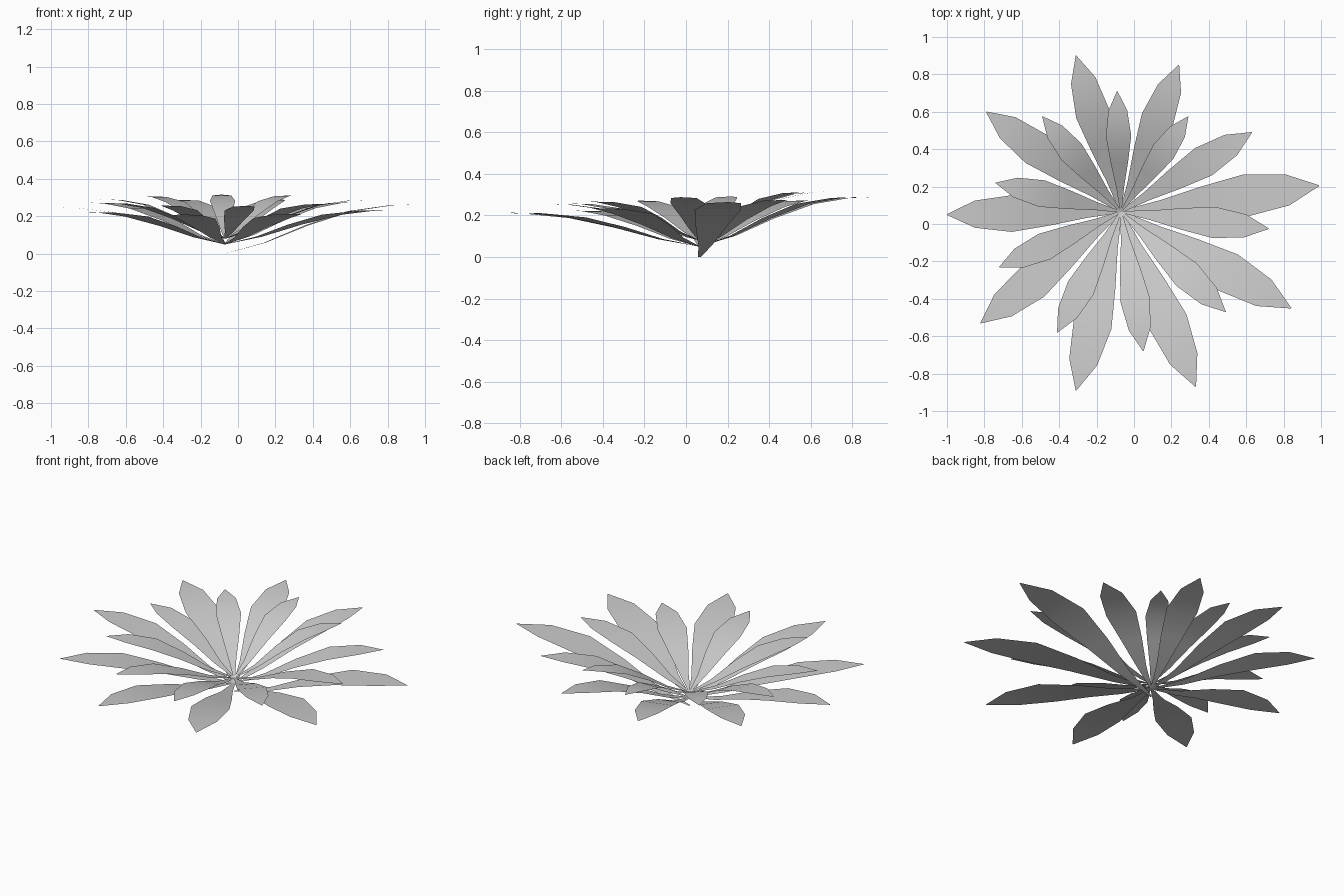
import bpy
from mathutils import Vector

if "Cube" in bpy.data.objects:
    bpy.data.objects.remove(bpy.data.objects["Cube"])

CENTRE = Vector((-0.07, 0.065, 0))
# leaf stations: (fraction of length, half width / length, fraction of rise)
STATIONS = [(0.0, 0.006, 0.0), (0.2, 0.032, 0.22), (0.41, 0.072, 0.57),
            (0.63, 0.105, 0.86), (0.84, 0.078, 0.98), (1.0, 0.002, 1.0)]


def leaf(name, tip_xy, base_z, tip_z):
    """One curved, pointed leaf blade from the crown to its tip."""
    tip = Vector((*tip_xy, 0))
    length = (tip - CENTRE).length
    along = (tip - CENTRE).normalized()
    side = Vector((-along.y, along.x, 0))
    verts, faces = [], []
    for f, w, r in STATIONS:
        mid = CENTRE + along * (length * f)
        mid.z = base_z + (tip_z - base_z) * r
        verts += [mid - side * (w * length), mid + side * (w * length)]
    for i in range(len(STATIONS) - 1):
        a = 2 * i
        faces.append((a, a + 2, a + 3, a + 1))
    mesh = bpy.data.meshes.new(name)
    mesh.from_pydata(verts, [], faces)
    mesh.shade_smooth()
    obj = bpy.data.objects.new(name, mesh)
    bpy.context.collection.objects.link(obj)


# large lower ring of leaves
outer = [(0.99, 0.205), (0.63, 0.49), (0.24, 0.85), (-0.31, 0.90), (-0.79, 0.60),
         (-1.0, 0.05), (-0.82, -0.53), (-0.31, -0.89), (0.33, -0.87), (0.84, -0.45)]
for i, (x, y) in enumerate(outer):
    leaf(f"outer_leaf_{i + 1}", (x, y), 0.0 if i == 0 else 0.05,
         0.25 + 0.044 * y + 0.005 * x)

# shorter upper ring of leaves
inner = [(0.72, -0.025), (0.29, 0.575), (-0.09, 0.71), (-0.49, 0.575), (-0.74, 0.22),
         (-0.72, -0.23), (-0.41, -0.58), (0.05, -0.68), (0.49, -0.47)]
for i, (x, y) in enumerate(inner):
    leaf(f"inner_leaf_{i + 1}", (x, y), 0.08, 0.285 + 0.044 * y + 0.005 * x)
